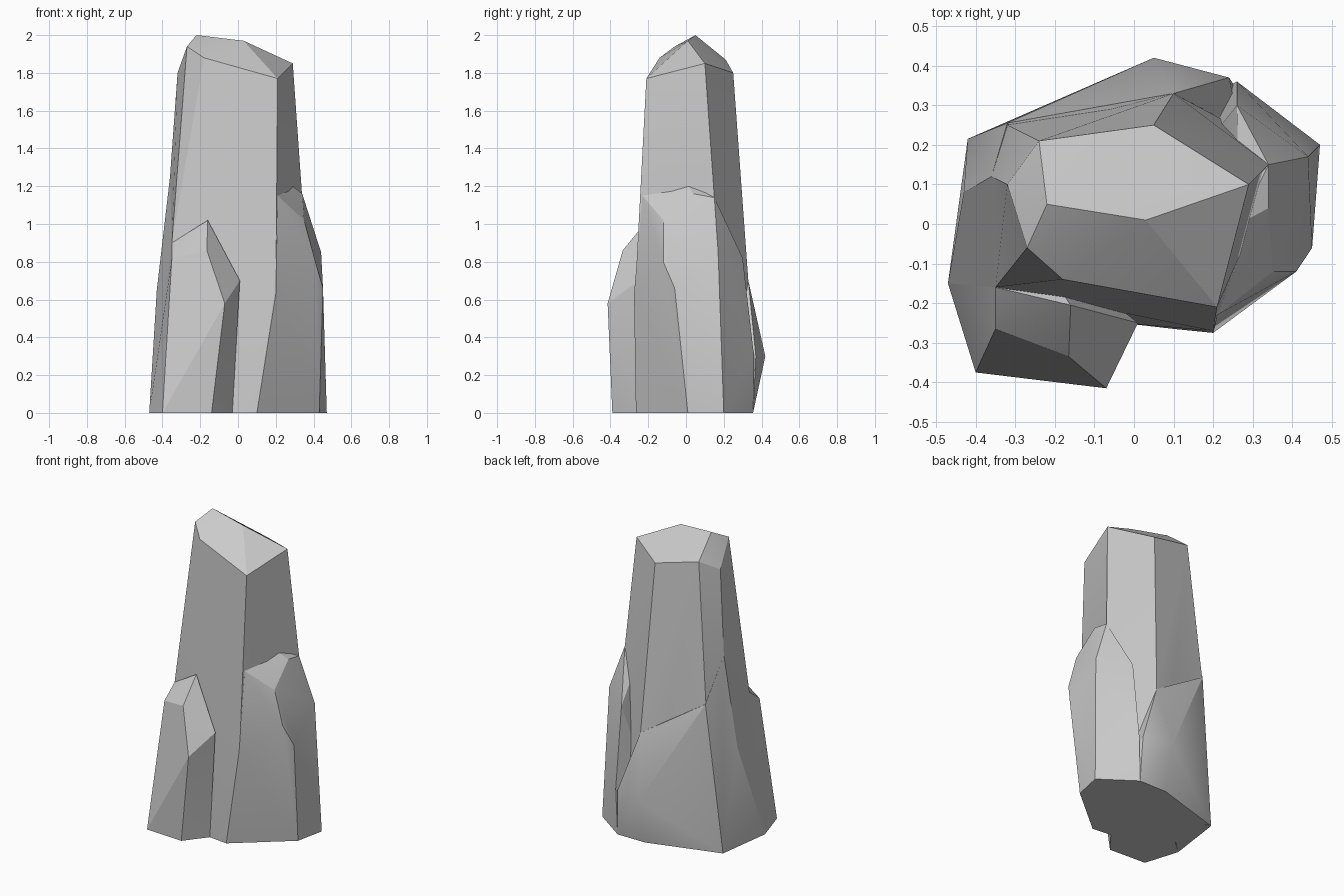
import bpy, bmesh, math

cube = bpy.data.objects.get("Cube")
if cube:
    bpy.data.objects.remove(cube, do_unlink=True)

stone = bpy.data.materials.new("grey_stone")
stone.use_nodes = True
colour = (0.6, 0.6, 0.6, 1)
stone.diffuse_color = colour
stone.node_tree.nodes["Principled BSDF"].inputs["Base Color"].default_value = colour


def shard(name, corners):
    """Faceted rock piece wrapped around its corner points."""
    bm = bmesh.new()
    for p in corners:
        bm.verts.new(p)
    hull = bmesh.ops.convex_hull(bm, input=bm.verts)
    loose = {v for v in hull["geom_interior"] + hull["geom_unused"]
             if isinstance(v, bmesh.types.BMVert)}
    bmesh.ops.delete(bm, geom=list(loose), context="VERTS")
    bmesh.ops.dissolve_limit(bm, angle_limit=math.radians(3),
                             verts=bm.verts, edges=bm.edges)
    bmesh.ops.recalc_face_normals(bm, faces=bm.faces)
    mesh = bpy.data.meshes.new(name)
    bm.to_mesh(mesh)
    bm.free()
    mesh.materials.append(stone)
    obj = bpy.data.objects.new(name, mesh)
    bpy.context.collection.objects.link(obj)
    bpy.ops.object.select_all(action="DESELECT")
    obj.select_set(True)
    bpy.context.view_layer.objects.active = obj
    bpy.ops.object.shade_smooth_by_angle(angle=math.radians(18))


# Tall central column with slanted crown
shard("main_column", [
    (-.22, .05, 2), (.03, .01, 1.97), (.29, .10, 1.85), (.05, .25, 1.8),
    (-.24, .21, 1.87), (-.32, .10, 1.8), (-.27, -.06, 1.94),
    (-.18, -.14, 1.88), (.21, -.21, 1.77),
    (.34, .15, 1.14), (.10, .33, .7), (-.32, .25, .97), (-.36, .12, 1.25),
    (-.35, -.16, .9), (.21, -.23, 1.15), (.2, -.27, .63),
    (.1, -.265, 0), (-.03, -.25, 0), (-.38, -.16, 0), (-.4, .2, 0),
    (.08, .35, 0), (.38, .18, 0)])

# Short shard at the front
shard("front_shard", [
    (-.16, -.205, 1.02), (-.35, -.16, .9), (-.35, -.265, .82),
    (-.165, -.335, .86), (.01, -.25, .7), (-.07, -.415, .58),
    (-.14, -.39, 0), (-.03, -.25, 0), (-.40, -.375, 0), (-.47, -.15, 0),
    (-.3, 0, .9), (-.3, 0, 0)])

# Broad shard along the side
shard("side_shard", [
    (.265, 0, 1.22), (.34, .04, 1.16), (.34, .15, 1.14), (.21, -.23, 1.15),
    (.35, -.12, 1.02), (.41, -.12, .8), (.45, -.06, .66), (.44, .17, .85),
    (.2, -.275, .63), (.1, -.265, 0), (.43, .01, 0), (.47, .2, 0),
    (.26, .30, .82), (.26, .36, .3), (.25, .355, 0), (.1, .1, 0)])

# Low bulge at the back
shard("back_bulge", [
    (-.32, .255, .97), (.05, .42, .3), (.10, .33, .7), (.24, .37, .3),
    (.05, .355, 0), (.25, .355, 0), (-.42, .215, 0), (.3, .1, 0),
    (-.2, .1, .9)])

# Sloping flank joining column and front shard
shard("flank", [
    (-.36, .12, 1.25), (-.32, .255, .97), (-.43, .08, .65), (-.35, -.16, .9),
    (-.47, -.15, 0), (-.42, .215, 0), (-.2, .1, 0), (-.2, .05, 1.2)])
